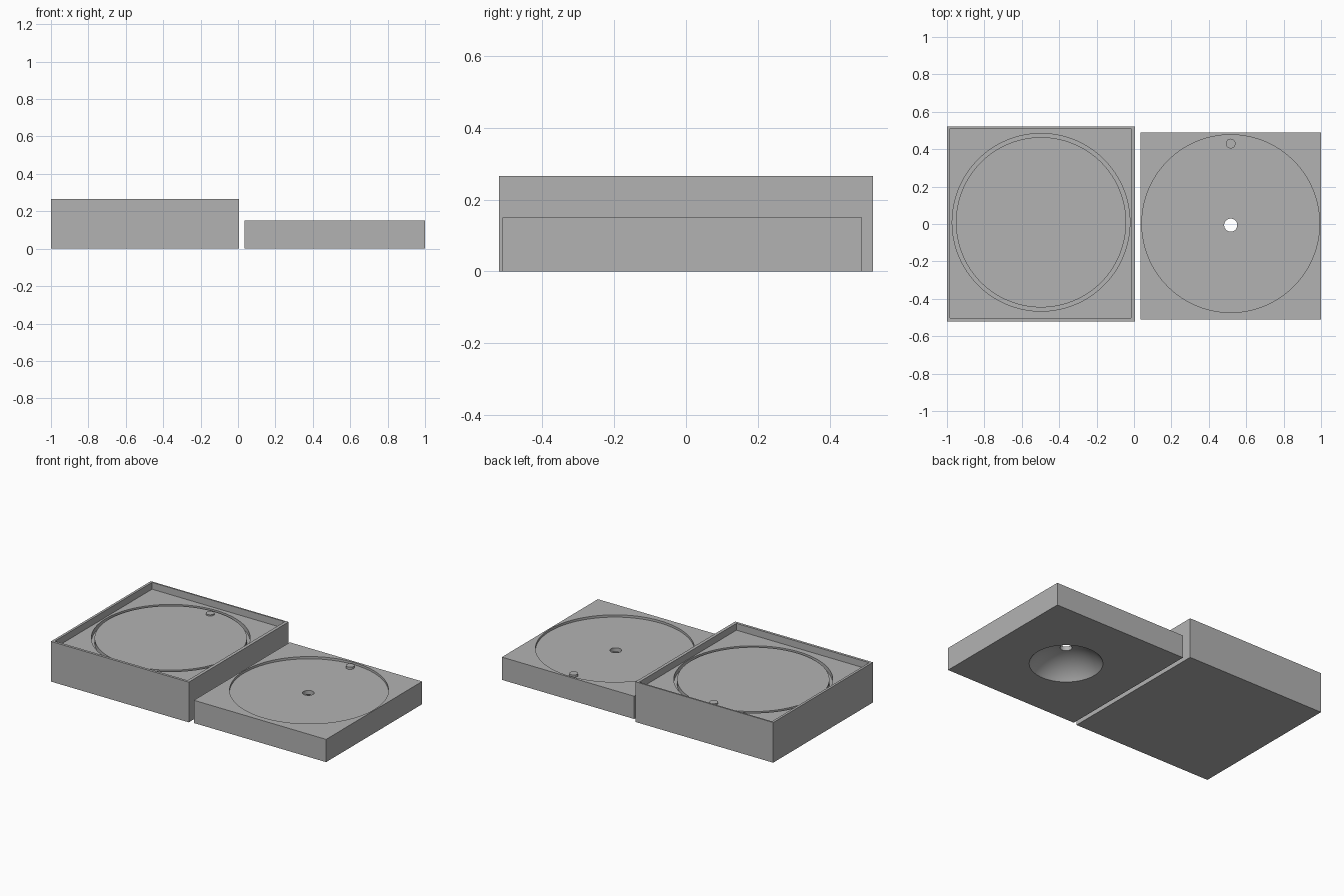
import bpy, bmesh, math
from mathutils import Matrix

cube = bpy.data.objects.get("Cube")
if cube:
    bpy.data.objects.remove(cube, do_unlink=True)

grey = bpy.data.materials.new("plain_grey")
grey.use_nodes = True
colour = (0.45, 0.45, 0.45, 1)
grey.diffuse_color = colour
grey.node_tree.nodes["Principled BSDF"].inputs["Base Color"].default_value = colour


def make(name, bm):
    bmesh.ops.recalc_face_normals(bm, faces=bm.faces)
    mesh = bpy.data.meshes.new(name)
    bm.to_mesh(mesh)
    bm.free()
    mesh.materials.append(grey)
    obj = bpy.data.objects.new(name, mesh)
    bpy.context.collection.objects.link(obj)
    return obj


def block(name, x0, x1, y0, y1, z0, z1):
    bm = bmesh.new()
    bmesh.ops.create_cube(bm, size=1)
    bmesh.ops.scale(bm, vec=(x1 - x0, y1 - y0, z1 - z0), verts=bm.verts)
    bmesh.ops.translate(bm, vec=((x0 + x1) / 2, (y0 + y1) / 2, (z0 + z1) / 2), verts=bm.verts)
    return make(name, bm)


def lathe(name, x, y, profile, steps=128, closed=False):
    """Spin an (r, z) profile around the vertical axis at x, y."""
    bm = bmesh.new()
    verts = [bm.verts.new((r, 0, z)) for r, z in profile]
    ends = verts[1:] + verts[:1] if closed else verts[1:]
    edges = [bm.edges.new(pair) for pair in zip(verts, ends)]
    bmesh.ops.spin(bm, geom=verts + edges, cent=(0, 0, 0), axis=(0, 0, 1),
                   angle=math.tau, steps=steps, use_merge=True)
    bmesh.ops.remove_doubles(bm, verts=bm.verts, dist=1e-5)
    bmesh.ops.transform(bm, matrix=Matrix.Translation((x, y, 0)), verts=bm.verts)
    return make(name, bm)


def disc(name, x, y, r, z0, z1, steps=128):
    return lathe(name, x, y, [(0, z0), (r, z0), (r, z1), (0, z1)], steps)


def cut(target, cutter):
    cutter.hide_render = True
    bpy.context.view_layer.objects.active = target
    mod = target.modifiers.new("cut", 'BOOLEAN')
    mod.operation = 'DIFFERENCE'
    mod.solver = 'EXACT'
    mod.object = cutter
    bpy.ops.object.modifier_apply(modifier=mod.name)
    bpy.data.objects.remove(cutter, do_unlink=True)


# Tray: square recess with a circular groove in its floor
FLOOR = 0.22
tray_x, tray_y = -0.497, 0.009
tray = block("tray", -1, 0.005, -0.52, 0.52, 0, 0.265)
cut(tray, block("recess_cutter", -0.984, -0.016, -0.503, 0.51, FLOOR, 0.4))
cut(tray, lathe("groove_cutter", tray_x, tray_y,
                [(0.455, 0.19), (0.475, 0.19), (0.475, 0.24), (0.455, 0.24)], closed=True))
tray_peg = disc("tray_peg", tray_x, 0.42, 0.026, FLOOR - 0.01, FLOOR + 0.008, 32)

# Slab: shallow round recess above, spherical bowl below, hole through
TOP, PLATE = 0.15, 0.135
slab_x, slab_y = 0.517, -0.006
slab = block("slab", 0.035, 1, -0.51, 0.49, 0, TOP)
cut(slab, disc("plate_cutter", slab_x, 0.002, 0.475, PLATE, 0.2))

mouth, depth = 0.217, 0.11
radius = (mouth ** 2 + depth ** 2) / (2 * depth)
sweep = math.asin(mouth / radius)
bowl = [(radius * math.sin(sweep * i / 16), depth - radius + radius * math.cos(sweep * i / 16))
        for i in range(17)]
cut(slab, lathe("bowl_cutter", slab_x, slab_y, bowl + [(mouth, -0.05), (0, -0.05)], 96))
cut(slab, disc("hole_cutter", slab_x, slab_y, 0.035, 0.05, 0.2, 48))
slab_peg = disc("slab_peg", slab_x, 0.43, 0.026, PLATE - 0.01, TOP, 32)

# Smooth round walls, crisp edges
bpy.ops.object.select_all(action='DESELECT')
for obj in (tray, tray_peg, slab, slab_peg):
    obj.select_set(True)
bpy.context.view_layer.objects.active = tray
bpy.ops.object.shade_smooth_by_angle(angle=math.radians(30))
